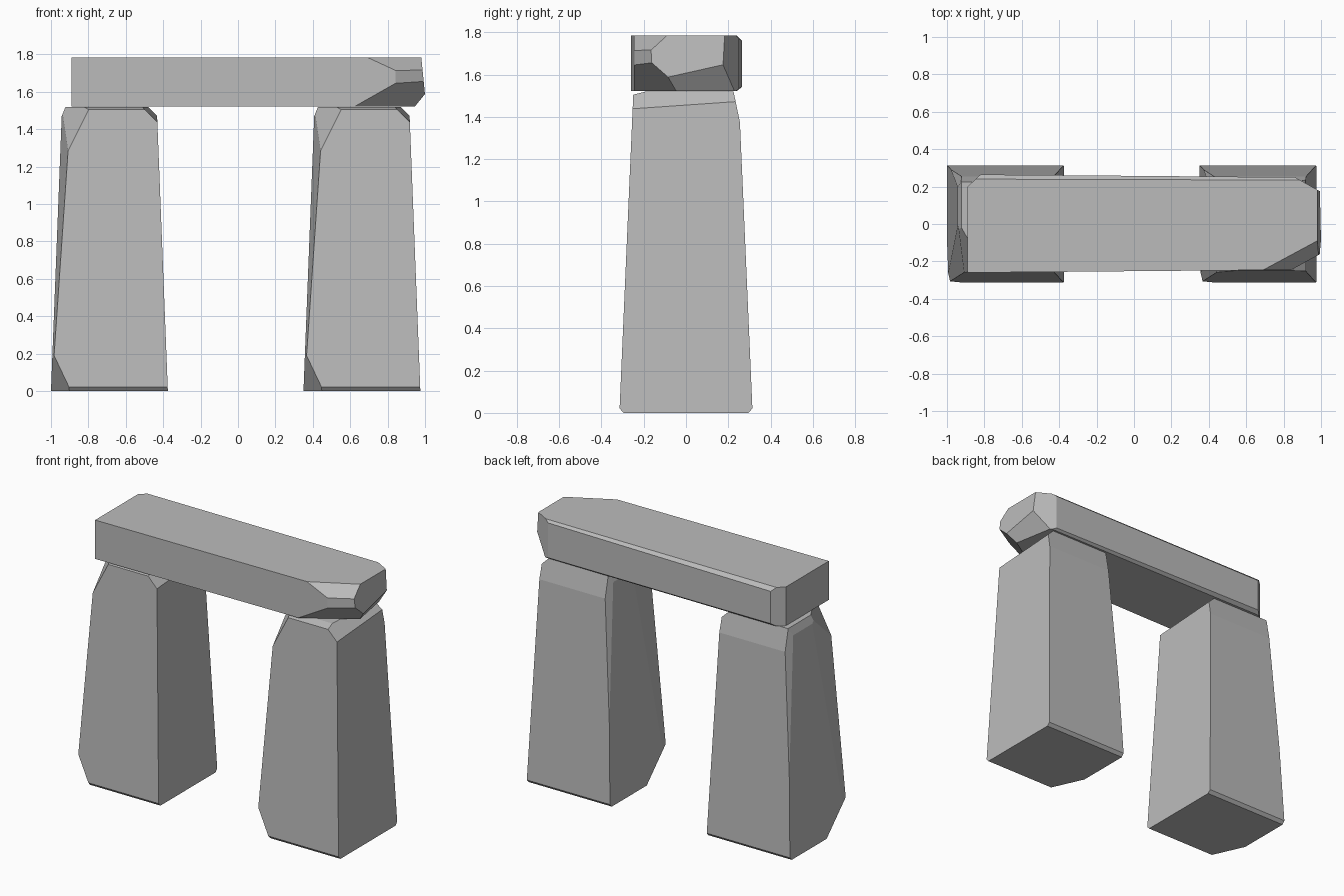
import bpy, bmesh
from mathutils import Vector

cube = bpy.data.objects.get("Cube")
if cube:
    bpy.data.objects.remove(cube, do_unlink=True)

# Single stone colour
stone = bpy.data.materials.new("grey stone")
GREY = (0.5, 0.5, 0.5, 1)
stone.diffuse_color = GREY
stone.use_nodes = True
stone.node_tree.nodes["Principled BSDF"].inputs["Base Color"].default_value = GREY


def box(x0, x1, y0, y1, z0, z1):
    """Rough block to be chiselled."""
    bm = bmesh.new()
    bmesh.ops.create_cube(bm, size=1)
    for v in bm.verts:
        v.co = (x1 if v.co.x > 0 else x0, y1 if v.co.y > 0 else y0, z1 if v.co.z > 0 else z0)
    return bm


def chisel(bm, centre, *points):
    """Slice off the part beyond the plane through three points and cap it."""
    a, b, c = map(Vector, points)
    normal = (b - a).cross(c - a).normalized()
    if normal.dot(Vector(centre) - a) > 0:
        normal.negate()
    geom = bm.verts[:] + bm.edges[:] + bm.faces[:]
    cut = bmesh.ops.bisect_plane(bm, geom=geom, dist=1e-5, plane_co=a,
                                 plane_no=normal, clear_outer=True)
    rim = [e for e in cut["geom_cut"] if isinstance(e, bmesh.types.BMEdge) and e.is_boundary]
    if rim:
        bmesh.ops.edgeloop_fill(bm, edges=rim)


def finish(bm, name, x=0):
    bmesh.ops.recalc_face_normals(bm, faces=bm.faces[:])
    mesh = bpy.data.meshes.new(name)
    bm.to_mesh(mesh)
    bm.free()
    mesh.materials.append(stone)
    obj = bpy.data.objects.new(name, mesh)
    obj.location.x = x
    bpy.context.collection.objects.link(obj)


# Tapered standing stones, the same shape twice
for name, x in (("right_standing_stone", -0.6875), ("left_standing_stone", 0.6625)):
    bm = box(-0.3125, 0.3125, -0.315, 0.315, 0, 1.52)
    for v in bm.verts:
        if v.co.z > 1:
            v.co.x *= 0.81
            v.co.y *= 0.79
    mid = (0, 0, 0.75)
    # Upper and long chips on the front corner, then the foot chip
    chisel(bm, mid, (-0.11, -0.256, 1.5), (-0.22, -0.266, 1.28), (-0.25, -0.03, 1.48))
    chisel(bm, mid, (-0.22, -0.266, 1.28), (-0.295, -0.307, 0.2), (-0.256, -0.03, 1.4))
    chisel(bm, mid, (-0.3, -0.307, 0.2), (-0.215, -0.314, 0.02), (-0.312, -0.08, 0))
    # Worn top edges: back, left, right, front
    chisel(bm, mid, (0, 0.256, 1.37), (0.1, 0.256, 1.37), (0, 0.225, 1.52))
    chisel(bm, mid, (0.255, -0.25, 1.44), (0.255, 0.2, 1.47), (0.19, 0, 1.52))
    chisel(bm, mid, (-0.255, 0, 1.47), (-0.255, 0.1, 1.47), (-0.235, 0, 1.52))
    chisel(bm, mid, (0, -0.25, 1.505), (0.1, -0.25, 1.505), (0, -0.19, 1.52))
    # Back corner edge and the lower rims
    chisel(bm, mid, (-0.235, 0.25, 1.4), (-0.255, 0.21, 1.4), (-0.312, 0.312, 0.2))
    for side in (-1, 1):
        chisel(bm, mid, (0, side * 0.315, 0.022), (0.1, side * 0.315, 0.022), (0, side * 0.295, 0))
    finish(bm, name, x)

# Lintel lying across the tops
bm = box(-0.89, 1.0, -0.26, 0.265, 1.522, 1.785)
mid = (0, 0, 1.65)
# Slight taper along the front and back, leaning end
chisel(bm, mid, (-0.89, -0.26, 1.6), (0.7, -0.246, 1.6), (0.7, -0.246, 1.7))
chisel(bm, mid, (-0.89, 0.265, 1.6), (0.86, 0.25, 1.6), (0.86, 0.25, 1.7))
chisel(bm, mid, (0.98, 0, 1.785), (0.98, 0.1, 1.785), (1.0, 0, 1.585))
# Chips around the free end: upper front, middle, lower front, underside, back
chisel(bm, mid, (0.69, -0.246, 1.785), (0.85, -0.246, 1.71), (0.98, -0.09, 1.785))
chisel(bm, mid, (0.84, -0.246, 1.65), (0.84, -0.246, 1.7), (0.96, -0.18, 1.66))
chisel(bm, mid, (0.63, -0.246, 1.525), (0.83, -0.246, 1.64), (0.995, -0.1, 1.6))
chisel(bm, mid, (1.0, -0.1, 1.585), (0.99, 0.17, 1.64), (0.94, 0, 1.525))
chisel(bm, mid, (0.86, 0.25, 1.6), (0.86, 0.25, 1.7), (0.985, 0.18, 1.65))
# Back corner of the other end and thin bevels along the back edges
chisel(bm, mid, (-0.89, 0.2, 1.6), (-0.89, 0.2, 1.7), (-0.82, 0.265, 1.6))
for z, step in ((1.785, -0.025), (1.522, 0.02)):
    chisel(bm, mid, (-0.89, 0.24, z), (0.86, 0.235, z), (-0.89, 0.265, z + step))
finish(bm, "lintel")
